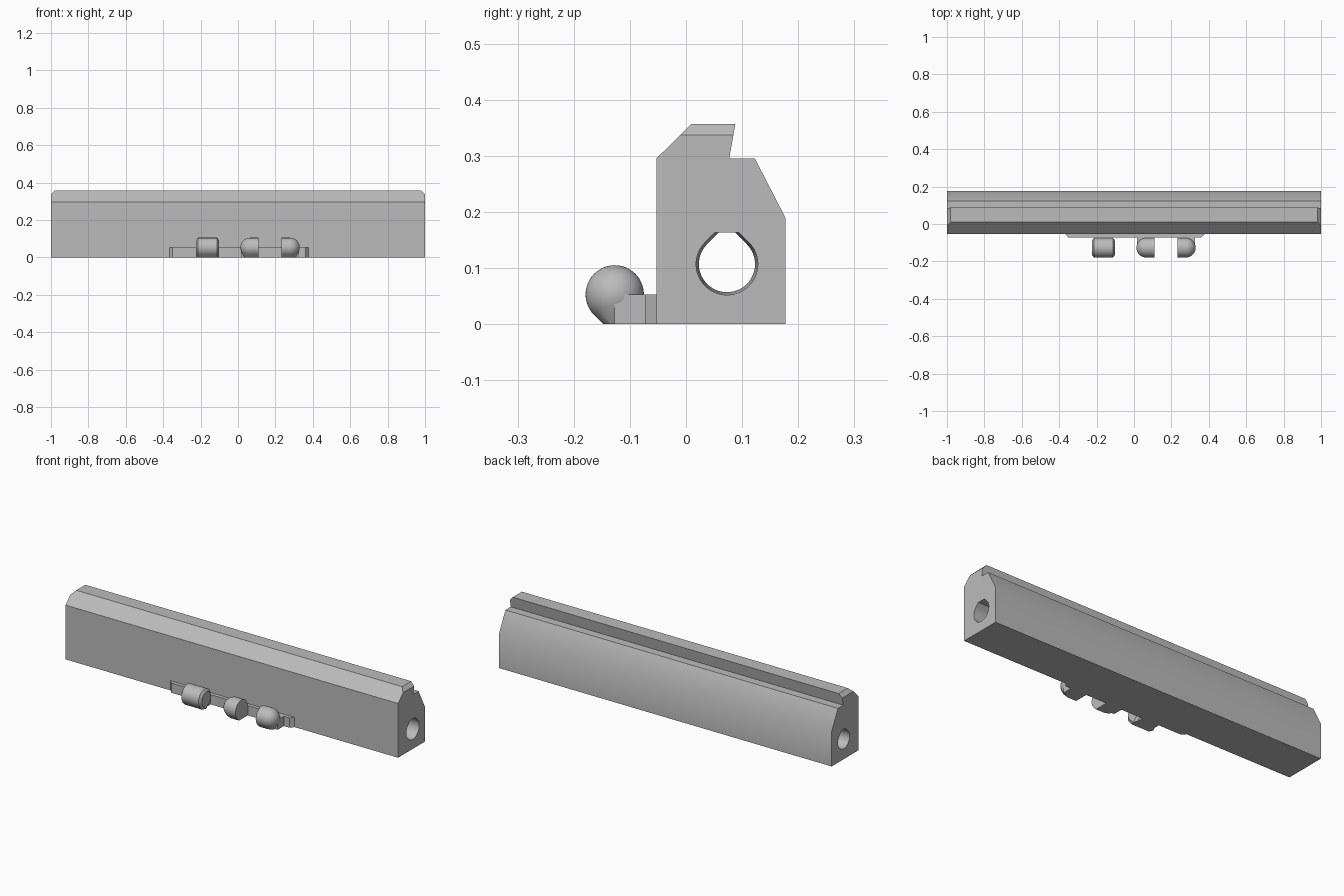
import bpy, bmesh
from math import sin, cos, pi, radians, sqrt
from mathutils import Vector

cube = bpy.data.objects.get("Cube")
if cube:
    bpy.data.objects.remove(cube, do_unlink=True)

grey = bpy.data.materials.new("plain_grey")
grey.use_nodes = True
colour = (0.5, 0.5, 0.5, 1)
grey.diffuse_color = colour
grey.node_tree.nodes["Principled BSDF"].inputs["Base Color"].default_value = colour


def finish(name, bm):
    """Turn a bmesh into a named grey object with sharp edges kept."""
    bmesh.ops.recalc_face_normals(bm, faces=bm.faces)
    mesh = bpy.data.meshes.new(name)
    bm.to_mesh(mesh)
    bm.free()
    mesh.materials.append(grey)
    obj = bpy.data.objects.new(name, mesh)
    bpy.context.collection.objects.link(obj)
    bpy.ops.object.select_all(action="DESELECT")
    obj.select_set(True)
    bpy.context.view_layer.objects.active = obj
    bpy.ops.object.shade_smooth_by_angle(angle=radians(30))
    return obj


def loft(start, end):
    """Solid between two matching closed rings of points."""
    bm = bmesh.new()
    a = [bm.verts.new(p) for p in start]
    b = [bm.verts.new(p) for p in end]
    bm.faces.new(a)
    bm.faces.new(b[::-1])
    for i in range(len(a)):
        j = (i + 1) % len(a)
        bm.faces.new((a[i], b[i], b[j], a[j]))
    return bm


# Long bar with its jaw profile
profile = [(-0.053, 0), (-0.053, 0.295), (0.01, 0.357), (0.088, 0.357),
           (0.077, 0.295), (0.123, 0.295), (0.177, 0.19), (0.177, 0)]
bm = loft([(-1, y, z) for y, z in profile], [(1, y, z) for y, z in profile])
bmesh.ops.recalc_face_normals(bm, faces=bm.faces)

# Chamfers on the upper end corners
for side in (-1, 1):
    cut = bmesh.ops.bisect_plane(
        bm, geom=bm.verts[:] + bm.edges[:] + bm.faces[:],
        plane_co=(side, 0, 0.337), plane_no=(side, 0, 1), clear_outer=True)
    rim = [e for e in cut["geom_cut"] if isinstance(e, bmesh.types.BMEdge)]
    bmesh.ops.contextual_create(bm, geom=rim)
body = finish("bar_body", bm)


# Slightly tapered lengthwise bore with a flattened teardrop roof
def bore_ring(x, radius):
    cy, cz, roof = 0.073, 0.107, 0.163
    steps = 48
    ring = [(x, cy + radius * cos(t), cz + radius * sin(t))
            for t in (3 * pi / 4 + 1.5 * pi * i / steps for i in range(steps + 1))]
    half = cz + radius * sqrt(2) - roof
    return ring + [(x, cy + half, roof), (x, cy - half, roof)]


wide, narrow = 0.055, 0.050
slope = (wide - narrow) / 2
cutter = finish("bore_cutter", loft(bore_ring(-1.1, narrow - slope * 0.1),
                                    bore_ring(1.1, wide + slope * 0.1)))
cutter.hide_render = True
bpy.context.view_layer.objects.active = body
mod = body.modifiers.new("bore", "BOOLEAN")
mod.operation = "DIFFERENCE"
mod.solver = "EXACT"
mod.object = cutter
bpy.ops.object.modifier_apply(modifier=mod.name)
bpy.data.objects.remove(cutter, do_unlink=True)
bpy.ops.object.select_all(action="DESELECT")
body.select_set(True)
bpy.ops.object.shade_smooth_by_angle(angle=radians(30))

# Low mounting strip with slanted ends
strip = [(-0.37, -0.05), (-0.35, -0.073), (0.36, -0.073), (0.38, -0.05)]
finish("mounting_strip", loft([(x, y, 0) for x, y in strip],
                              [(x, y, 0.053) for x, y in strip]))

# Hinge knuckles: a rounded lathe with a sloping foot, cut flat at the base
R, KY, KZ = 0.052, -0.127, 0.053


def knuckle(name, stations, arm):
    bm = bmesh.new()
    for x, r in stations:
        for i in range(48):
            t = 2 * pi * i / 48
            z = KZ + r * sin(t)
            if z >= 0:
                bm.verts.new((x, KY + r * cos(t), z))
        if r * sqrt(2) > KZ:
            reach = r * sqrt(2) - KZ
            for s in (-1, 1):
                bm.verts.new((x, KY + s * reach, 0))
    bmesh.ops.remove_doubles(bm, verts=bm.verts, dist=0.0002)
    hull = bmesh.ops.convex_hull(bm, input=bm.verts[:])
    spare = {v for v in hull["geom_interior"] + hull["geom_unused"]
             if isinstance(v, bmesh.types.BMVert)}
    bmesh.ops.delete(bm, geom=list(spare), context="VERTS")
    bmesh.ops.dissolve_limit(bm, angle_limit=radians(0.5),
                             verts=bm.verts[:], edges=bm.edges[:])
    finish(name, bm)
    # Arm joining the knuckle to the strip
    foot = [(KY, 0), (KY, KZ), (-0.06, KZ), (-0.06, 0)]
    finish(name + "_arm", loft([(arm[0], y, z) for y, z in foot],
                               [(arm[1], y, z) for y, z in foot]))


def dome(centre, side):
    return [(centre + side * R * sin(a), R * cos(a))
            for a in (pi / 2 * i / 12 for i in range(13))]


knuckle("barrel_knuckle",
        [(-0.225, 0.038), (-0.215, R), (-0.112, R), (-0.102, 0.038)], (-0.214, -0.113))
knuckle("middle_knuckle", [(0.11, R)] + dome(0.065, -1), (0.016, 0.11))
knuckle("end_knuckle", [(0.232, R)] + dome(0.278, 1), (0.232, 0.327))
